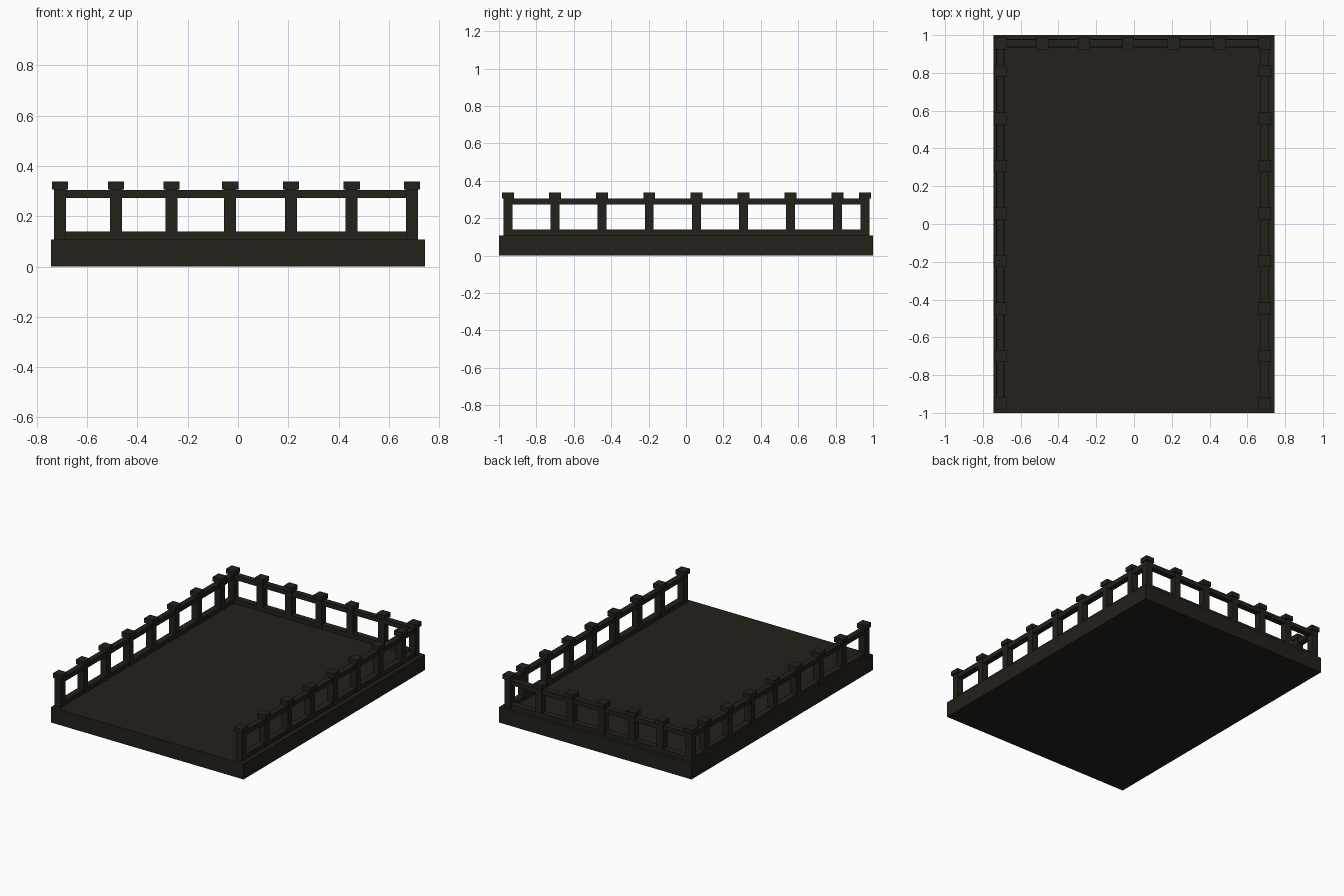
import bpy, bmesh
from mathutils import Matrix, Vector

if "Cube" in bpy.data.objects:
    bpy.data.objects.remove(bpy.data.objects["Cube"])

wood = bpy.data.materials.new("dark_wood")
wood.diffuse_color = (0.018, 0.015, 0.011, 1)
wood.use_nodes = True
wood.node_tree.nodes["Principled BSDF"].inputs["Base Color"].default_value = wood.diffuse_color


def boxes(name, items):
    """One object made of boxes given as (min corner, max corner)."""
    bm = bmesh.new()
    for lo, hi in items:
        lo, hi = Vector(lo), Vector(hi)
        m = Matrix.Translation((lo + hi) / 2) @ Matrix.Diagonal((*(hi - lo), 1))
        bmesh.ops.create_cube(bm, size=1, matrix=m)
    me = bpy.data.meshes.new(name)
    bm.to_mesh(me)
    bm.free()
    me.materials.append(wood)
    ob = bpy.data.objects.new(name, me)
    bpy.context.collection.objects.link(ob)
    return ob


def column(x, y, half, z0, z1):
    return ((x - half, y - half, z0), (x + half, y + half, z1))


LEFT, RIGHT, FRONT, BACK = -0.708, 0.691, -0.951, 0.957
FLOOR, CAP, TOP = 0.108, 0.306, 0.338

# Floor slab
boxes("floor_slab", [((-0.743, -1, 0), (0.743, 1, FLOOR))])

# Post positions: both sides, the back row and shared back corners
side_y = [FRONT + 0.2515 * i for i in range(8)] + [BACK]
spots = [(x, y) for x in (LEFT, RIGHT) for y in side_y]
spots += [(x, BACK) for x in (-0.485, -0.265, -0.031, 0.21, 0.452)]
boxes("posts", [column(x, y, 0.024, FLOOR, CAP) for x, y in spots])
boxes("post_caps", [column(x, y, 0.032, CAP, TOP) for x, y in spots])

# Lower and upper rails, open at the front
for name, half, z0, z1 in (("lower_rail", 0.022, FLOOR, 0.139),
                           ("upper_rail", 0.020, 0.272, 0.304)):
    for side, x in (("left", LEFT), ("right", RIGHT)):
        boxes(f"{side}_{name}", [((x - half, FRONT, z0), (x + half, BACK, z1))])
    boxes(f"back_{name}", [((LEFT, BACK - half, z0), (RIGHT, BACK + half, z1))])
